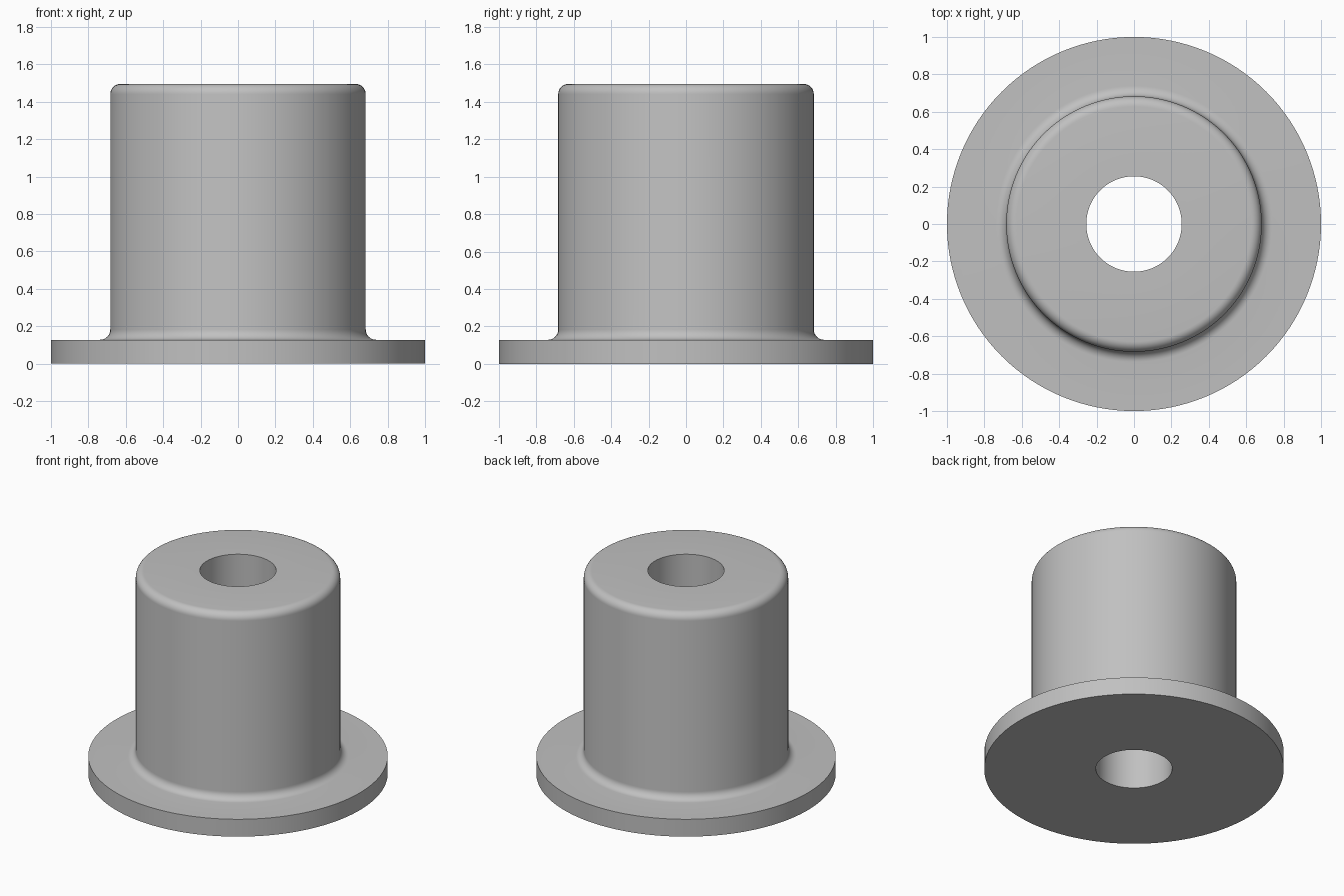
import bpy, bmesh, math

if "Cube" in bpy.data.objects:
    bpy.data.objects.remove(bpy.data.objects["Cube"])

SIDES = 128
HOLE_R, BODY_R, FLANGE_R = 0.255, 0.683, 1.0
FLANGE_Z, TOP_Z = 0.128, 1.496
FILLET = 0.055


def arc(cx, cz, r, start, end, steps=8):
    """Points (radius, height) along an arc, angles in degrees."""
    pts = []
    for i in range(steps + 1):
        a = math.radians(start + (end - start) * i / steps)
        pts.append((cx + r * math.cos(a), cz + r * math.sin(a)))
    return pts


def lathe(name, profile, material):
    """Revolve a closed profile around the z axis."""
    bm = bmesh.new()
    rings = []
    for r, z in profile:
        rings.append([bm.verts.new((r * math.cos(2 * math.pi * k / SIDES),
                                    r * math.sin(2 * math.pi * k / SIDES), z))
                      for k in range(SIDES)])
    for i, ring in enumerate(rings):
        above = rings[(i + 1) % len(rings)]
        for k in range(SIDES):
            n = (k + 1) % SIDES
            bm.faces.new((ring[k], ring[n], above[n], above[k]))
    bmesh.ops.recalc_face_normals(bm, faces=bm.faces)
    mesh = bpy.data.meshes.new(name)
    bm.to_mesh(mesh)
    bm.free()
    mesh.materials.append(material)
    obj = bpy.data.objects.new(name, mesh)
    bpy.context.collection.objects.link(obj)
    bpy.ops.object.select_all(action='DESELECT')
    obj.select_set(True)
    bpy.context.view_layer.objects.active = obj
    bpy.ops.object.shade_smooth_by_angle(angle=math.radians(30))
    return obj


grey = bpy.data.materials.new("plain grey")
grey.diffuse_color = (0.53, 0.53, 0.53, 1.0)
grey.use_nodes = True
grey.node_tree.nodes["Principled BSDF"].inputs["Base Color"].default_value = grey.diffuse_color

# Flanged bushing: flange, base fillet, sleeve, rounded top edge, through bore
profile = [(HOLE_R, 0.0), (FLANGE_R, 0.0), (FLANGE_R, FLANGE_Z)]
profile += arc(BODY_R + FILLET, FLANGE_Z + FILLET, FILLET, 270, 180)
profile += arc(BODY_R - FILLET, TOP_Z - FILLET, FILLET, 0, 90)
profile += [(HOLE_R, TOP_Z)]
lathe("flanged_bushing", profile, grey)
